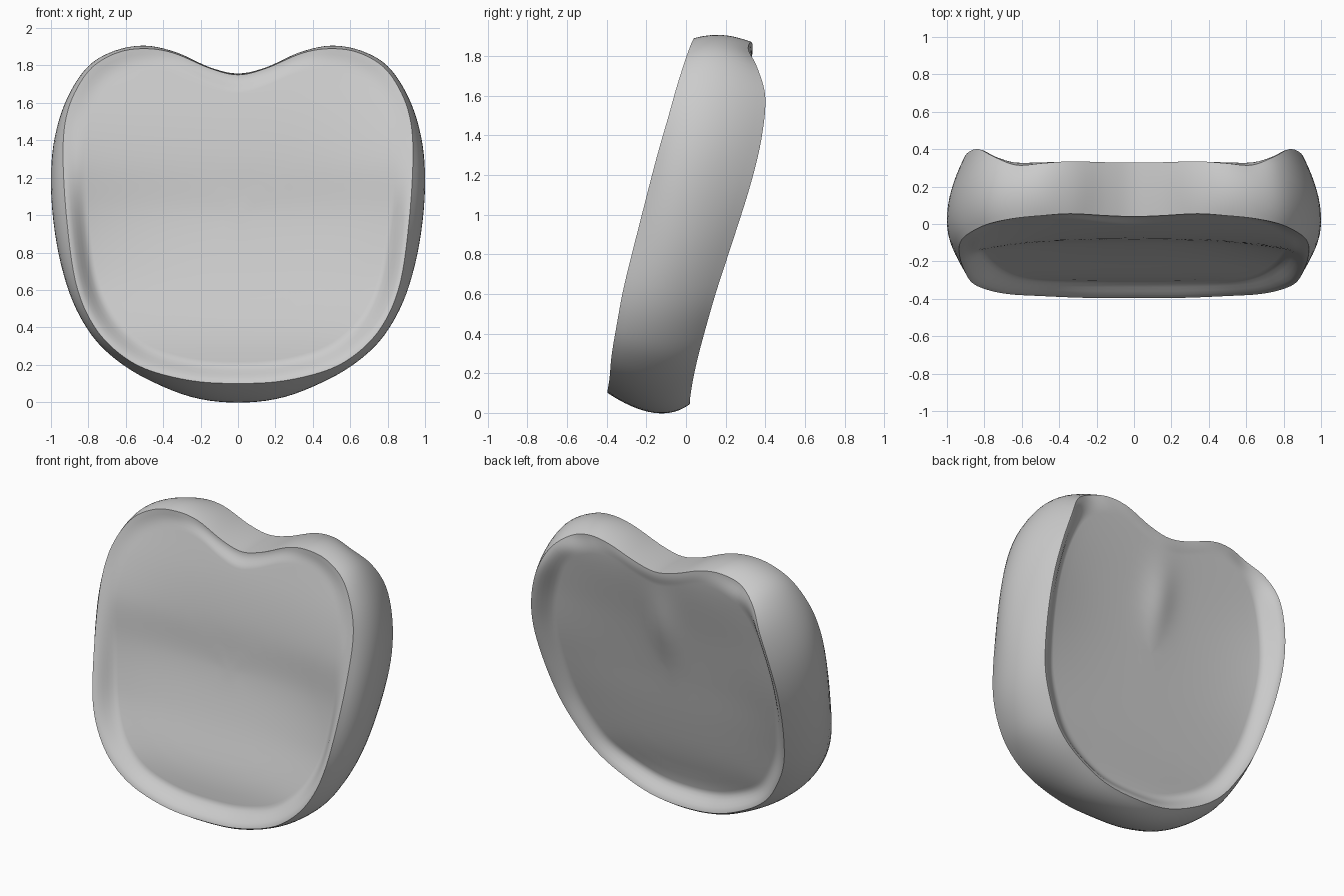
import bpy, bmesh, math
from mathutils import Vector

if "Cube" in bpy.data.objects:
    bpy.data.objects.remove(bpy.data.objects["Cube"])

# Half loops (x, y, z) from bottom centre round the right side to the top notch
FRONT = [(0, -.395, .10), (.25, -.395, .115), (.5, -.385, .18), (.67, -.375, .29),
         (.79, -.35, .44), (.87, -.31, .65), (.915, -.23, .97), (.935, -.15, 1.28),
         (.925, -.09, 1.49), (.875, -.045, 1.65), (.78, .0, 1.79), (.64, .03, 1.87),
         (.49, .045, 1.89), (.34, .055, 1.865), (.15, .045, 1.785), (0, .04, 1.75)]
MID = [(0, -.16, 0), (.25, -.16, .03), (.5, -.155, .13), (.68, -.145, .25),
       (.80, -.13, .385), (.90, -.10, .58), (.97, -.04, .85), (1, .03, 1.15),
       (.98, .11, 1.40), (.91, .155, 1.62), (.80, .17, 1.79), (.66, .18, 1.875),
       (.5, .185, 1.905), (.33, .19, 1.87), (.15, .19, 1.79), (0, .19, 1.757)]
BACK = [(0, .02, .045), (.25, .02, .07), (.48, .035, .165), (.64, .06, .28),
        (.75, .10, .43), (.84, .155, .62), (.895, .24, .88), (.915, .325, 1.15),
        (.89, .38, 1.38), (.83, .40, 1.59), (.75, .36, 1.74), (.63, .315, 1.83),
        (.49, .325, 1.87), (.34, .335, 1.855), (.15, .33, 1.785), (0, .33, 1.755)]
# Face profiles (z, y) along the centre line
FRONT_FACE = [(0, -.31), (.2, -.31), (.38, -.285), (.7, -.175), (1, -.10),
              (1.3, -.075), (1.55, -.03), (1.85, .05), (2, .08)]
BACK_FACE = [(0, -.05), (.18, -.04), (.4, .03), (.7, .10), (1, .16),
             (1.35, .235), (1.6, .295), (1.75, .325), (2, .35)]
SUB = 5


def spline(a, b, c, d, t):
    return .5 * (2 * b + (c - a) * t + (2 * a - 5 * b + 4 * c - d) * t * t
                 + (3 * b - a - 3 * c + d) * t ** 3)


def closed_loop(half):
    """Mirror a half loop and smooth it."""
    pts = [Vector(p) for p in half]
    pts += [Vector((-p.x, p.y, p.z)) for p in reversed(pts[1:-1])]
    n = len(pts)
    return [spline(*(pts[(i + k) % n] for k in (-1, 0, 1, 2)), j / SUB)
            for i in range(n) for j in range(SUB)]


def profile(table, z):
    """Smooth height lookup using cubic Hermite segments."""
    last = len(table) - 1

    def slope(i):
        a, b = table[max(i - 1, 0)], table[min(i + 1, last)]
        return (b[1] - a[1]) / (b[0] - a[0])
    i = max(k for k in range(last) if table[k][0] <= z)
    (z0, y0), (z1, y1) = table[i], table[i + 1]
    h = z1 - z0
    t = (z - z0) / h
    return (y0 * (2 * t ** 3 - 3 * t * t + 1) + y1 * (3 * t * t - 2 * t ** 3)
            + h * slope(i) * (t ** 3 - 2 * t * t + t) + h * slope(i + 1) * (t ** 3 - t * t))


def wall_ring(f, m, b, t):
    """Quadratic bulge through the front, middle and back loops."""
    return [p * (2 * t - 1) * (t - 1) + q * 4 * t * (1 - t) + r * t * (2 * t - 1)
            for p, q, r in zip(f, m, b)]


def side_rise(x, z):
    """The dished faces curve up towards the left and right sides."""
    return min(1, abs(x) / .85) ** 3 * math.exp(-((z - 1.15) / .5) ** 2)


def front_face(x, z):
    return profile(FRONT_FACE, z) - .06 * side_rise(x, z)


def back_face(x, z):
    ridge = .025 * math.exp(-(x / .11) ** 2 - ((z - 1.35) / .22) ** 2)
    return profile(BACK_FACE, z) + ridge + .05 * side_rise(x, z)


def dish_ring(rim, face, s):
    """Rim loop shrunk towards the centre, sinking into the dished face."""
    u = min(1, (1 - s) / .12)
    k = u * u * (3 - 2 * u)
    out = []
    for p in rim:
        x, z = p.x * s, 1 + (p.z - 1) * s
        out.append(Vector((x, p.y * (1 - k) + face(x, z) * k, z)))
    return out


front, mid, back = (closed_loop(h) for h in (FRONT, MID, BACK))
scales = (.985, .965, .945, .925, .905, .885, .87, .8, .7, .6, .5, .4, .3, .2, .1)
rings = [dish_ring(front, front_face, s) for s in reversed(scales)]
rings += [wall_ring(front, mid, back, i / 12) for i in range(13)]
rings += [dish_ring(back, back_face, s) for s in scales]

# Skin all rings into one closed body
bm = bmesh.new()
loops = [[bm.verts.new(p) for p in ring] for ring in rings]
n = len(front)
for a, b in zip(loops, loops[1:]):
    for i in range(n):
        j = (i + 1) % n
        bm.faces.new((a[i], a[j], b[j], b[i]))
for loop, face in ((loops[0], front_face), (loops[-1], back_face)):
    c = bm.verts.new((0, face(0, 1), 1))
    for i in range(n):
        bm.faces.new((loop[i], loop[(i + 1) % n], c))
bmesh.ops.recalc_face_normals(bm, faces=bm.faces[:])
mesh = bpy.data.meshes.new("spinal_disc")
bm.to_mesh(mesh)
bm.free()
disc = bpy.data.objects.new("spinal_disc", mesh)
bpy.context.collection.objects.link(disc)

# Smooth surfaces with crisp rims
bpy.context.view_layer.objects.active = disc
disc.select_set(True)
bpy.ops.object.shade_smooth_by_angle(angle=math.radians(45))
